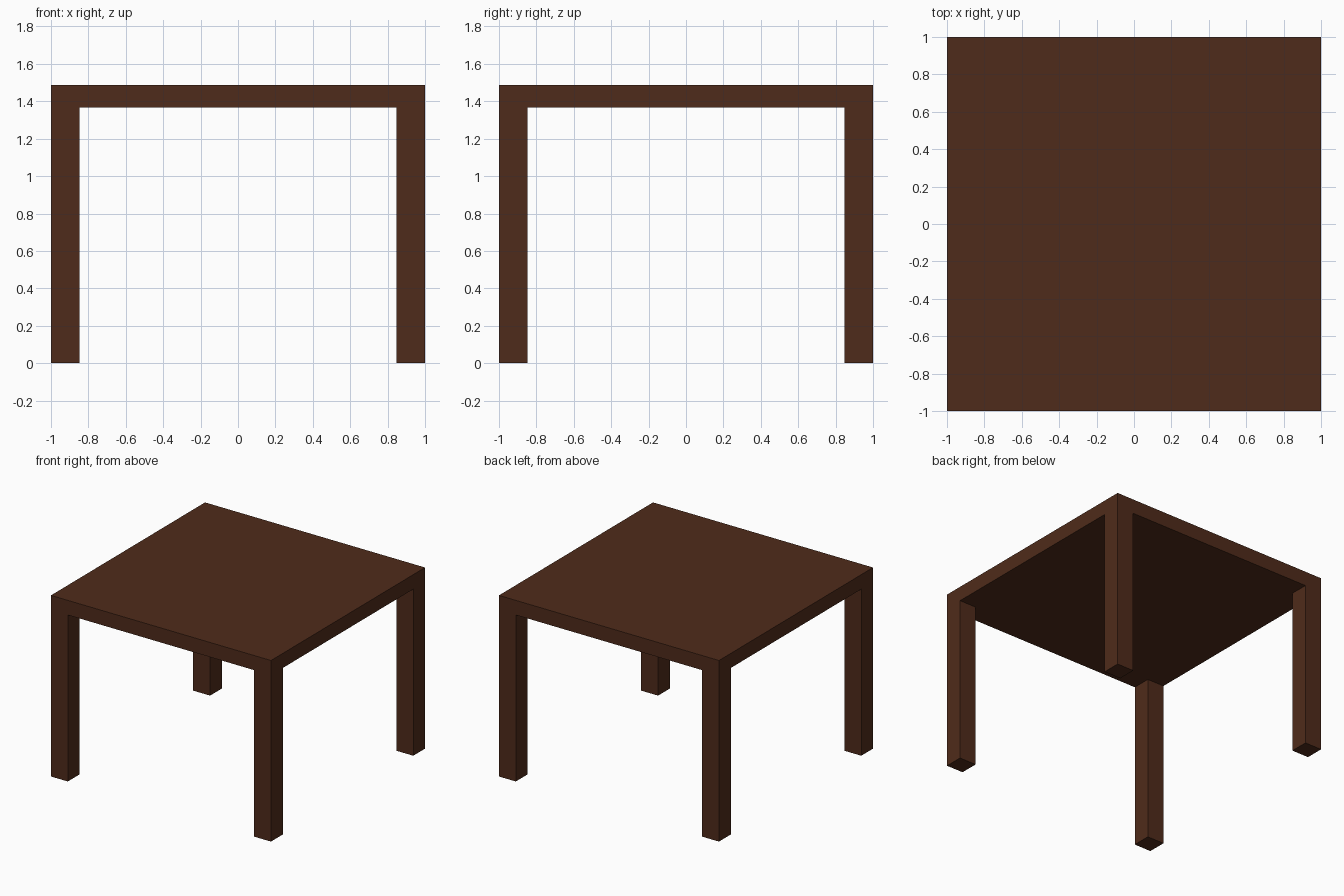
import bpy, bmesh

if "Cube" in bpy.data.objects:
    bpy.data.objects.remove(bpy.data.objects["Cube"])

HALF, LEG, HEIGHT, THICK = 1.0, 0.153, 1.488, 0.12
UNDER = HEIGHT - THICK

bm = bmesh.new()

# Underside of the top, cut into a 3 x 3 grid with a small square in each corner
cuts = [-HALF, -HALF + LEG, HALF - LEG, HALF]
grid = [[bm.verts.new((x, y, UNDER)) for y in cuts] for x in cuts]
cells = {}
for i in range(3):
    for j in range(3):
        cells[i, j] = bm.faces.new((grid[i][j], grid[i][j + 1],
                                    grid[i + 1][j + 1], grid[i + 1][j]))

# Table top: rim raised from the underside, then closed with one flat face
rim = [e for e in bm.edges if e.is_boundary]
raised = bmesh.ops.extrude_edge_only(bm, edges=rim)["geom"]
for v in raised:
    if isinstance(v, bmesh.types.BMVert):
        v.co.z = HEIGHT
bmesh.ops.holes_fill(bm, edges=[e for e in bm.edges if e.is_boundary], sides=0)

# Legs: each corner square pulled down to the floor
for i in (0, 2):
    for j in (0, 2):
        foot = bmesh.ops.extrude_discrete_faces(bm, faces=[cells[i, j]])["faces"][0]
        for v in foot.verts:
            v.co.z = 0

bmesh.ops.remove_doubles(bm, verts=bm.verts[:], dist=1e-5)
bmesh.ops.recalc_face_normals(bm, faces=bm.faces[:])

mesh = bpy.data.meshes.new("table")
bm.to_mesh(mesh)
bm.free()
table = bpy.data.objects.new("table", mesh)
bpy.context.collection.objects.link(table)

# Dark brown wood
wood = bpy.data.materials.new("dark_wood")
wood.diffuse_color = (0.078, 0.024, 0.0105, 1)
wood.use_nodes = True
wood.node_tree.nodes["Principled BSDF"].inputs["Base Color"].default_value = wood.diffuse_color
mesh.materials.append(wood)
